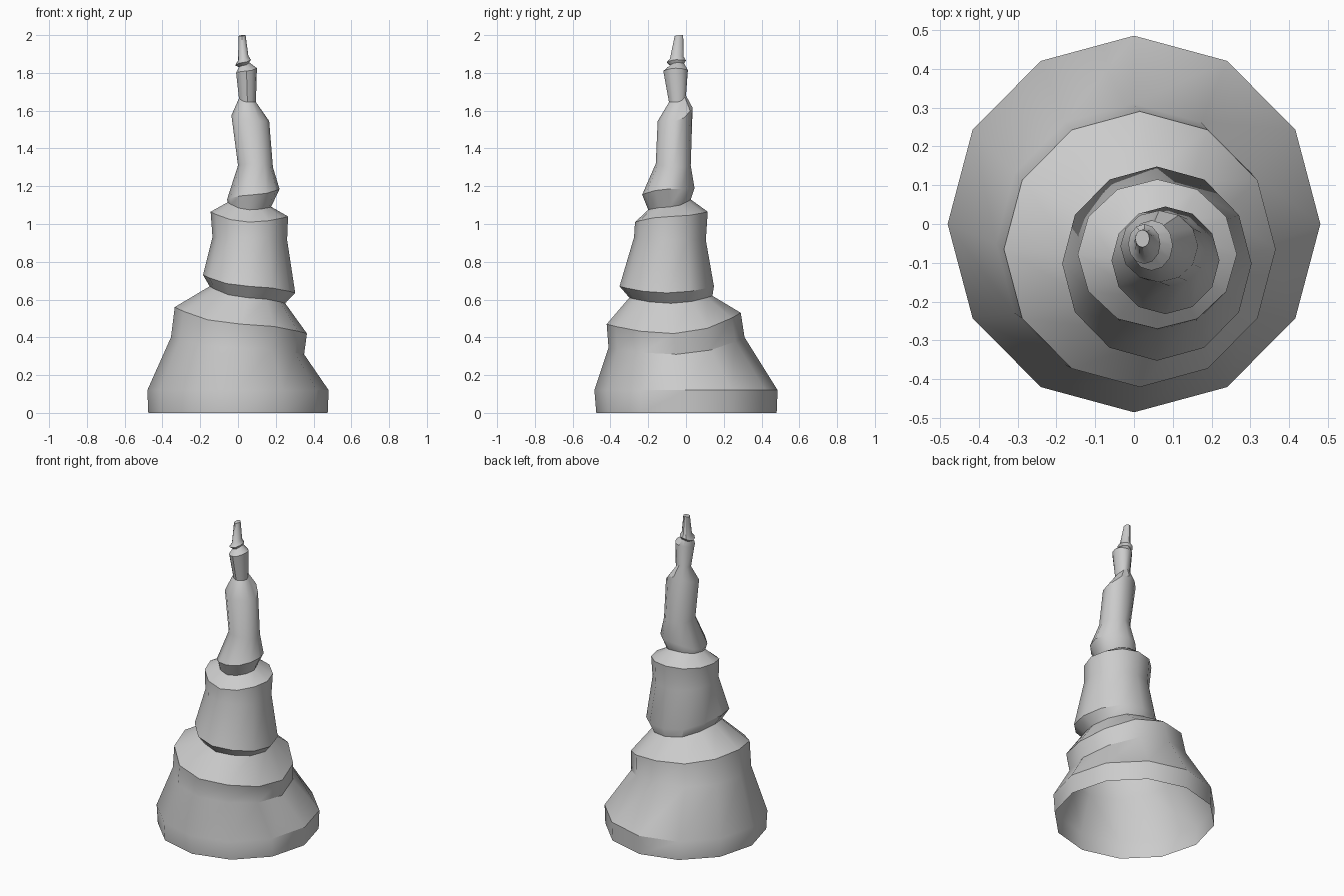
import bpy, bmesh
from math import cos, sin, pi

SIDES = 12
# Each tilted ring: x left/right, y front/back, then z at left, right, front, back
RINGS = [
    (-.475, .475, -.475, .48, 0, 0, 0, 0),                    # base rim
    (-.48, .48, -.485, .485, .12, .12, .12, .12),
    (-.355, .35, -.41, .31, .40, .31, .345, .40),             # band bottom
    (-.335, .365, -.42, .29, .56, .42, .47, .53),             # band top
    (-.15, .25, -.30, .14, .67, .58, .61, .62),               # neck
    (-.185, .303, -.352, .148, .73, .635, .67, .67),          # middle tier
    (-.135, .26, -.275, .105, .93, .915, .93, .915),
    (-.145, .265, -.27, .115, 1.065, 1.04, 1.01, 1.065),
    (-.055, .175, -.20, .025, 1.115, 1.09, 1.075, 1.13),      # neck
    (-.058, .22, -.232, .045, 1.13, 1.185, 1.155, 1.19),      # upper tier
    (0, .185, -.16, .025, 1.31, 1.30, 1.32, 1.31),
    (-.035, .165, -.15, .035, 1.575, 1.545, 1.545, 1.615),
    (.005, .095, -.09, 0, 1.665, 1.645, 1.645, 1.68),         # neck
    (-.01, .10, -.12, .01, 1.80, 1.825, 1.81, 1.815),         # small tier
    (.005, .06, -.085, -.01, 1.83, 1.855, 1.84, 1.85),
    (-.015, .068, -.103, 0, 1.84, 1.87, 1.855, 1.865),        # tip collar
    (0, .055, -.085, -.012, 1.865, 1.89, 1.875, 1.885),
    (.003, .04, -.06, -.015, 1.995, 2.0, 1.995, 2.0),         # tip
]


def ring_points(ring):
    xl, xr, yf, yb, zl, zr, zf, zb = ring
    for i in range(SIDES):
        c, s = cos(2 * pi * i / SIDES), sin(2 * pi * i / SIDES)
        z = c * c * (zr if c > 0 else zl) + s * s * (zb if s > 0 else zf)
        yield ((xl + xr) / 2 + c * (xr - xl) / 2,
               (yf + yb) / 2 + s * (yb - yf) / 2, z)


# Skin the rings, open at the bottom and capped at the tip
bm = bmesh.new()
loops = [[bm.verts.new(p) for p in ring_points(r)] for r in RINGS]
for a, b in zip(loops, loops[1:]):
    for i in range(SIDES):
        j = (i + 1) % SIDES
        bm.faces.new((a[i], a[j], b[j], b[i]))
bm.faces.new(loops[-1])

mesh = bpy.data.meshes.new("stalagmite")
bm.to_mesh(mesh)
bm.free()
stalagmite = bpy.data.objects.new("stalagmite", mesh)
bpy.context.collection.objects.link(stalagmite)
bpy.context.view_layer.objects.active = stalagmite
stalagmite.select_set(True)
bpy.ops.object.shade_smooth_by_angle(angle=pi / 5.5)
